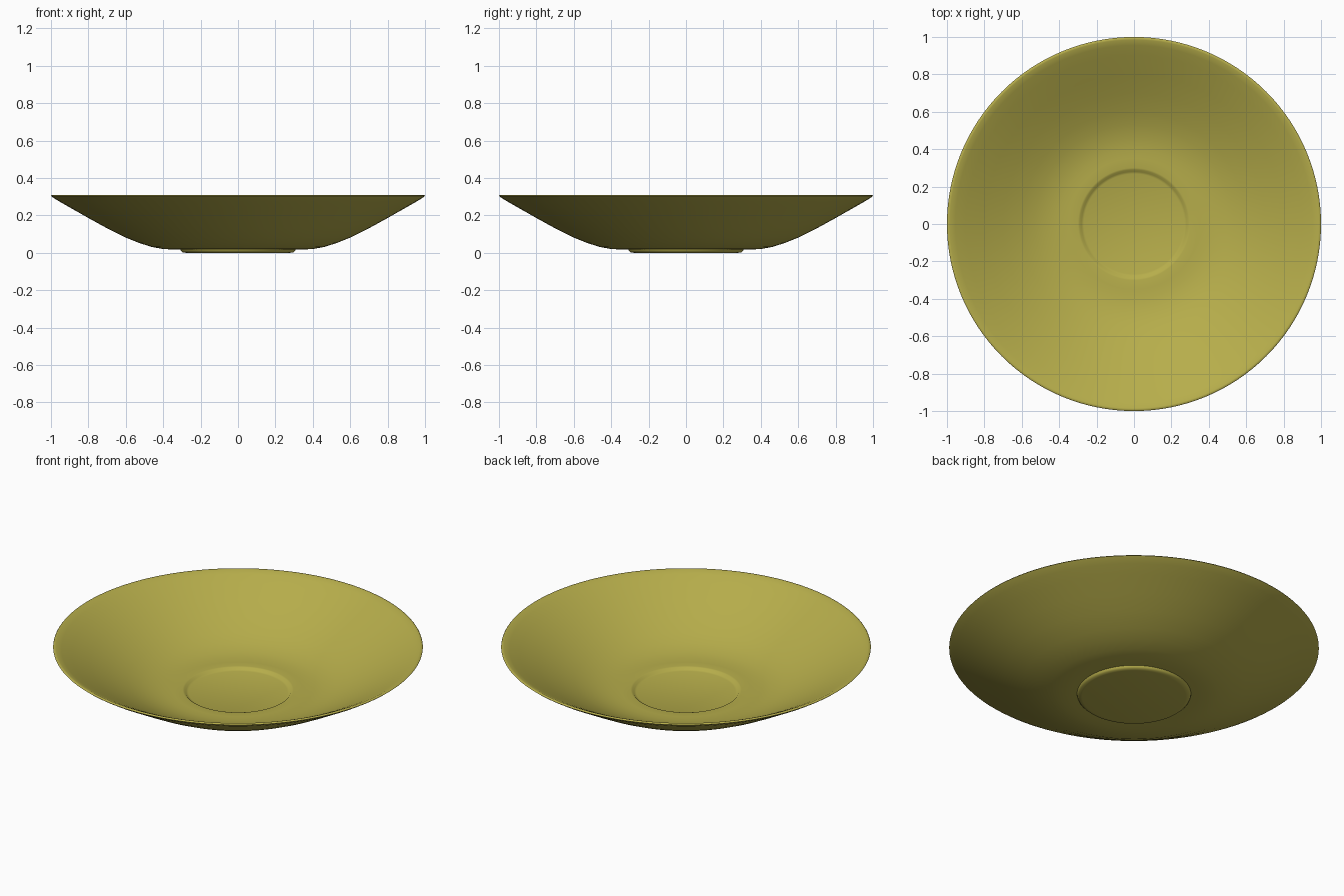
import bpy, bmesh, math

if "Cube" in bpy.data.objects:
    bpy.data.objects.remove(bpy.data.objects["Cube"])

SEGMENTS = 128

# Profile (radius, height): underside from centre outward, rim, then inside back to centre
underside = [(0.28, 0.0), (0.298, 0.003), (0.305, 0.010), (0.308, 0.018), (0.35, 0.018), (0.40, 0.02),
             (0.46, 0.031), (0.53, 0.053), (0.60, 0.081), (0.70, 0.131), (0.80, 0.186),
             (0.90, 0.243), (0.96, 0.277), (0.99, 0.296)]
rim = [(1.0, 0.304), (0.996, 0.309), (0.985, 0.308)]
inside = [(0.955, 0.294), (0.90, 0.265), (0.80, 0.21), (0.70, 0.156), (0.60, 0.108),
          (0.53, 0.080), (0.46, 0.060), (0.40, 0.052), (0.35, 0.05), (0.30, 0.05),
          (0.29, 0.048), (0.28, 0.038), (0.268, 0.034)]
profile = underside + rim + inside

# Material
glaze = bpy.data.materials.new("olive yellow glaze")
glaze.diffuse_color = (0.47, 0.42, 0.07, 1)
glaze.use_nodes = True
glaze.node_tree.nodes["Principled BSDF"].inputs["Base Color"].default_value = glaze.diffuse_color

# Saucer: lathe the profile and close both centres with flat discs
bm = bmesh.new()
rings = []
for r, z in profile:
    rings.append([bm.verts.new((r * math.cos(2 * math.pi * i / SEGMENTS),
                                r * math.sin(2 * math.pi * i / SEGMENTS), z))
                  for i in range(SEGMENTS)])
for a, b in zip(rings, rings[1:]):
    for i in range(SEGMENTS):
        j = (i + 1) % SEGMENTS
        bm.faces.new((a[i], a[j], b[j], b[i]))
bm.faces.new(rings[0])
bm.faces.new(rings[-1])
bmesh.ops.recalc_face_normals(bm, faces=bm.faces)

mesh = bpy.data.meshes.new("saucer")
bm.to_mesh(mesh)
bm.free()
mesh.materials.append(glaze)
saucer = bpy.data.objects.new("saucer", mesh)
bpy.context.collection.objects.link(saucer)

# Smooth shading
bpy.context.view_layer.objects.active = saucer
saucer.select_set(True)
bpy.ops.object.shade_smooth_by_angle(angle=math.radians(60))
